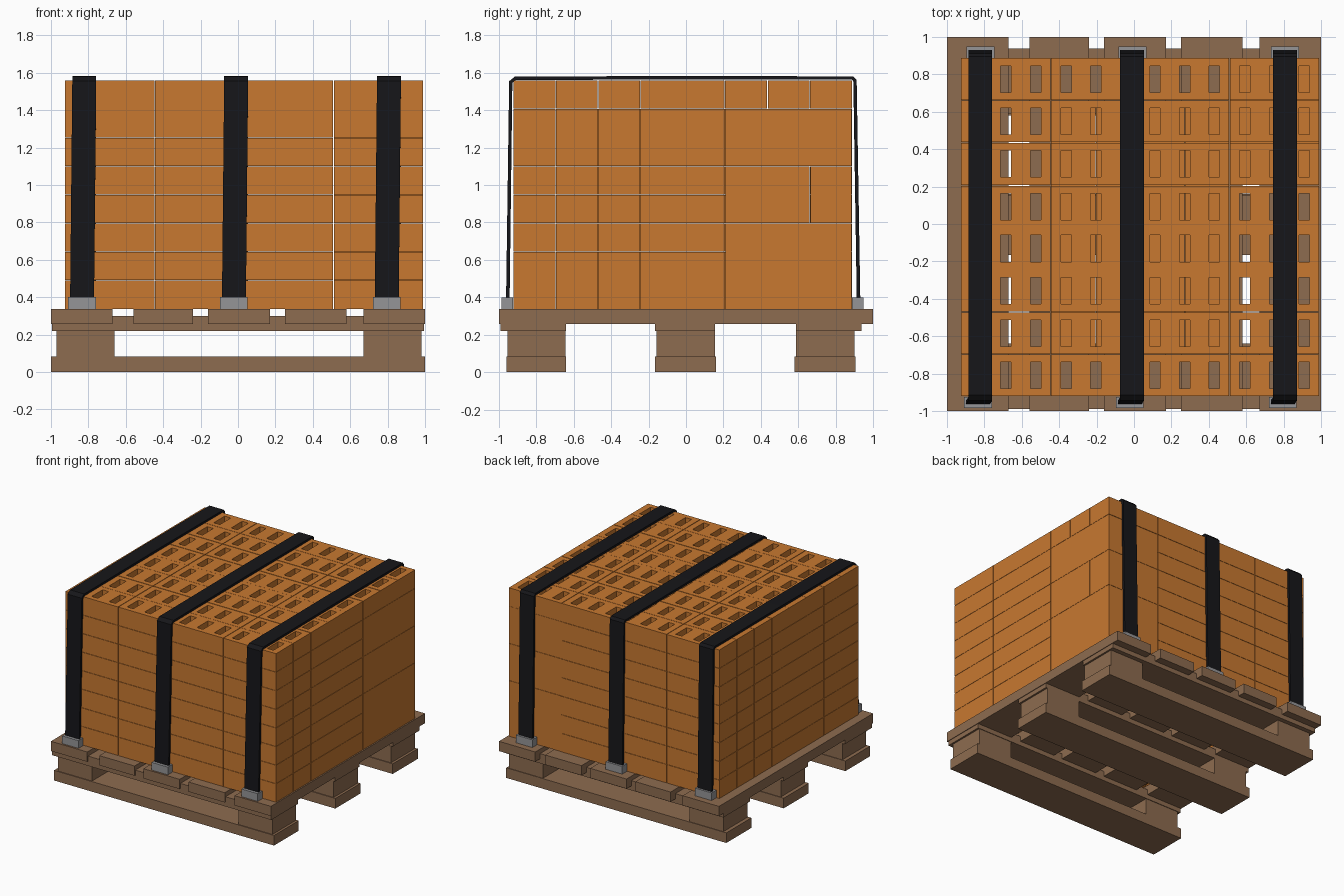
import bpy, bmesh

if "Cube" in bpy.data.objects:
    bpy.data.objects.remove(bpy.data.objects["Cube"])


def material(name, rgb):
    m = bpy.data.materials.new(name)
    m.diffuse_color = (*rgb, 1)
    m.use_nodes = True
    m.node_tree.nodes["Principled BSDF"].inputs["Base Color"].default_value = m.diffuse_color
    return m


ORANGE = material("clay_orange", (0.58, 0.19, 0.03))
WOOD = material("pallet_wood", (0.27, 0.15, 0.08))
BLACK = material("strap_black", (0.008, 0.008, 0.01))
GREY = material("buckle_grey", (0.3, 0.3, 0.31))


def add(name, mesh, mat, loc=(0, 0, 0)):
    if not mesh.materials:
        mesh.materials.append(mat)
    ob = bpy.data.objects.new(name, mesh)
    ob.location = loc
    bpy.context.collection.objects.link(ob)
    return ob


def box(name, x, y, z, mat):
    bm = bmesh.new()
    bmesh.ops.create_cube(bm, size=1)
    for v in bm.verts:
        v.co = [r[0] if c < 0 else r[1] for c, r in zip(v.co, (x, y, z))]
    me = bpy.data.meshes.new(name)
    bm.to_mesh(me)
    bm.free()
    return add(name, me, mat)


def brick_mesh(name, length, width, height, holes):
    # perforated brick: grid of cells without the hole cells, extruded upward
    xs, pitch = [-length / 2], length / holes
    for i in range(holes):
        c = -length / 2 + (i + 0.5) * pitch
        xs += [c - 0.028, c + 0.028]
    xs.append(length / 2)
    ys = [-width / 2, -0.071, 0.071, width / 2]
    bm = bmesh.new()
    grid = [[bm.verts.new((x, y, 0)) for y in ys] for x in xs]
    for i in range(len(xs) - 1):
        for j in range(3):
            if j == 1 and i % 2 == 1:
                continue
            bm.faces.new((grid[i][j], grid[i + 1][j], grid[i + 1][j + 1], grid[i][j + 1]))
    ext = bmesh.ops.extrude_face_region(bm, geom=bm.faces[:], use_keep_orig=True)
    for g in ext["geom"]:
        if isinstance(g, bmesh.types.BMVert):
            g.co.z = height
    bmesh.ops.recalc_face_normals(bm, faces=bm.faces)
    me = bpy.data.meshes.new(name)
    bm.to_mesh(me)
    bm.free()
    return me


# Pallet: bottom runners, corner blocks, cross stringers, deck boards
for y0, y1, s0, s1 in ((-0.96, -0.64, -0.99, -0.64), (-0.165, 0.16, -0.165, 0.155), (0.58, 0.905, 0.588, 0.937)):
    box("runner", (-1, 1), (y0, y1), (0, 0.083), WOOD)
    box("stringer", (-0.995, 0.995), (s0, s1), (0.22, 0.30), WOOD)
    for x in ((-0.97, -0.66), (0.67, 0.98)):
        box("block", x, (y0 + 0.007, y1 - 0.005), (0.083, 0.22), WOOD)
for x in ((-1, -0.67), (-0.56, -0.24), (-0.16, 0.17), (0.25, 0.58), (0.67, 1)):
    box("deck_board", x, (-1, 1), (0.257, 0.337), WOOD)

# Brick stack: 8 layers of 8 rows, half brick / long brick / half brick
Z0, PITCH, H, W = 0.338, 0.1528, 0.1505, 0.223
ROWS = (-0.809, -0.584, -0.356, -0.131, 0.093, 0.321, 0.549, 0.775)
half = brick_mesh("half_brick", 0.477, W, H, 3)
long = brick_mesh("long_brick", 0.951, W, H, 6)
for layer in range(8):
    z = Z0 + layer * PITCH
    top = layer == 7
    for r, y in enumerate(ROWS):
        add("left_brick", half, ORANGE, (-0.6855, y, z))
        if top or r in (0, 7):
            add("long_brick", long, ORANGE, (0.033, y, z))
        if top or r < 5:
            add("right_brick", half, ORANGE, (0.7515, y, z))
    if not top:
        # solid crosswise bricks filling the core under the top layer
        for i in range(4):
            x = -0.4425 + i * 0.238
            box("core_brick", (x, x + 0.237), (-0.695, 0.66), (z, z + H), ORANGE)

# Solid back right corner, split into three courses
for z0, z1, ys in ((0, 3, ((0.21, 0.885),)), (3, 5, ((0.21, 0.66), (0.666, 0.885))), (5, 7, ((0.21, 0.885),))):
    for y in ys:
        box("corner_bricks", (0.512, 0.99), y, (Z0 + z0 * PITCH, Z0 + z1 * PITCH - 0.002), ORANGE)

# Straps over the stack, with a buckle at each end
PATH = ((-0.012, -0.962, 0.36), (0, -0.945, 1.555), (0, -0.915, 1.579), (0, 0.04, 1.583),
        (0, 0.895, 1.58), (0, 0.912, 1.56), (0, 0.932, 0.36))
for cx in (-0.822, -0.010, 0.807):
    bm = bmesh.new()
    rows = [[bm.verts.new((cx + dx + s * 0.064, y, z)) for s in (-1, 1)] for dx, y, z in PATH]
    for a, b in zip(rows, rows[1:]):
        bm.faces.new((a[0], a[1], b[1], b[0]))
    me = bpy.data.meshes.new("strap")
    bm.to_mesh(me)
    bm.free()
    strap = add("strap", me, BLACK)
    mod = strap.modifiers.new("thickness", "SOLIDIFY")
    mod.thickness = 0.019
    mod.offset = -1
    box("front_buckle", (cx - 0.086, cx + 0.062), (-0.985, -0.925), (0.335, 0.40), GREY)
    box("back_buckle", (cx - 0.074, cx + 0.076), (0.886, 0.948), (0.335, 0.40), GREY)
